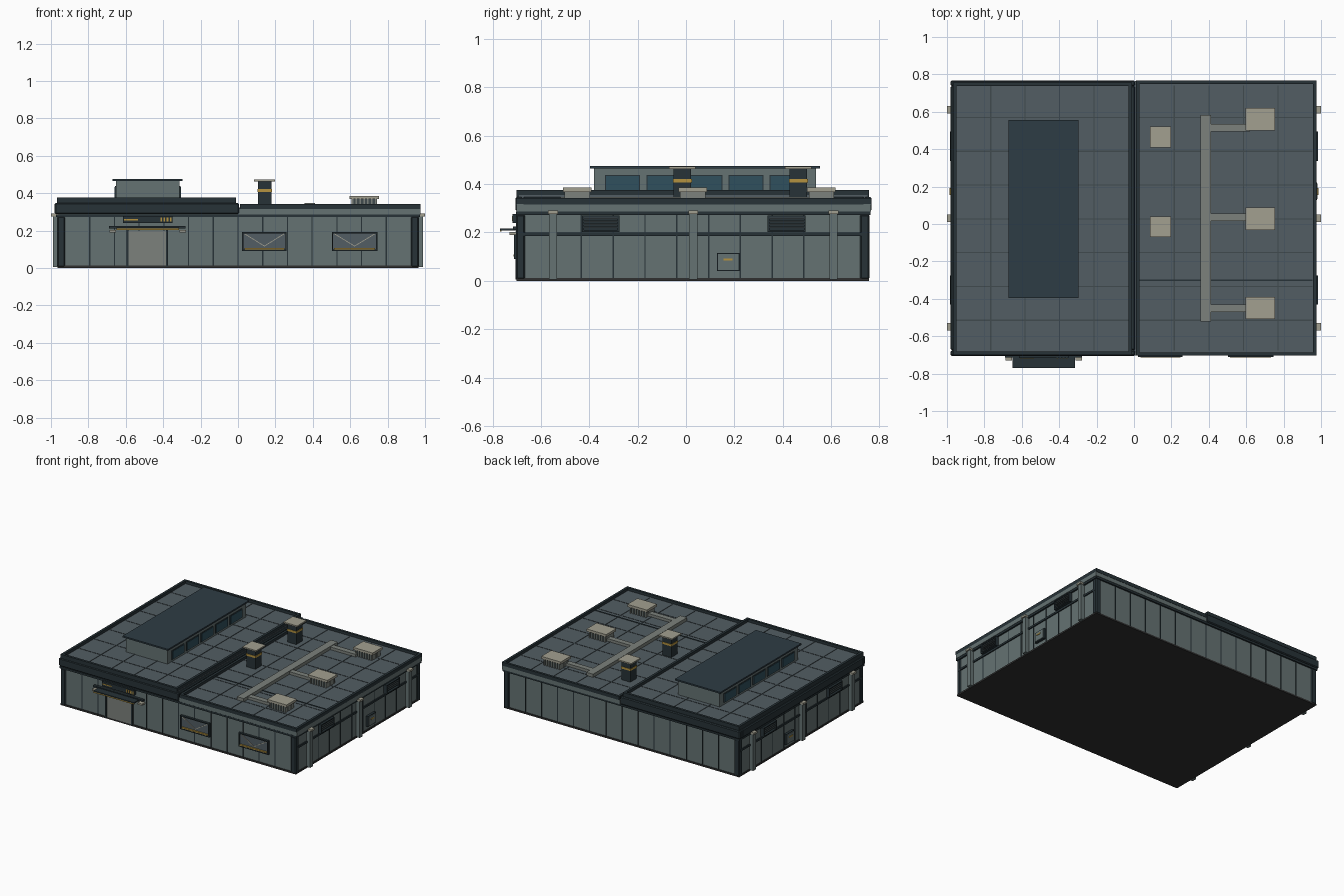
import bpy, bmesh, math
from mathutils import Matrix, Vector

if "Cube" in bpy.data.objects:
    bpy.data.objects.remove(bpy.data.objects["Cube"])


def mat(name, r, g, b):
    m = bpy.data.materials.new(name)
    m.diffuse_color = (r, g, b, 1)
    m.use_nodes = True
    m.node_tree.nodes["Principled BSDF"].inputs["Base Color"].default_value = m.diffuse_color
    return m


WALL = mat("wall_panel", .13, .17, .17)
TRIM = mat("dark_trim", .02, .032, .038)
ROOF = mat("roof_sheet", .085, .11, .125)
SEAM = mat("seam", .05, .068, .075)
SKY = mat("skylight_roof", .027, .045, .058)
GLASS = mat("glass", .03, .08, .11)
BEIGE = mat("pale_metal", .36, .35, .28)
DUCT = mat("duct_metal", .2, .22, .2)
GOLD = mat("gold_trim", .46, .29, .05)
BASE = mat("base", .03, .03, .03)


def boxes(name, spans, material, bevel=0):
    """One object made of boxes given as (x0, x1, y0, y1, z0, z1)."""
    bm = bmesh.new()
    for x0, x1, y0, y1, z0, z1 in spans:
        m = Matrix.Translation(((x0 + x1) / 2, (y0 + y1) / 2, (z0 + z1) / 2))
        m = m @ Matrix.Diagonal((abs(x1 - x0), abs(y1 - y0), abs(z1 - z0), 1))
        bmesh.ops.create_cube(bm, size=1, matrix=m)
    me = bpy.data.meshes.new(name)
    bm.to_mesh(me)
    bm.free()
    me.materials.append(material)
    ob = bpy.data.objects.new(name, me)
    bpy.context.collection.objects.link(ob)
    if bevel:
        b = ob.modifiers.new("bevel", 'BEVEL')
        b.width, b.segments = bevel, 1
    return ob


def both(spans):
    """Repeat the spans on the opposite x side."""
    return spans + [(-s[1], -s[0]) + tuple(s[2:]) for s in spans]


def ring(x0, x1, y0, y1, z0, z1, t):
    """Four boxes forming a rectangular rim."""
    return [(x0, x1, y0, y0 + t, z0, z1), (x0, x1, y1 - t, y1, z0, z1),
            (x0, x0 + t, y0 + t, y1 - t, z0, z1), (x1 - t, x1, y0 + t, y1 - t, z0, z1)]


X, F, B = .96, -.695, .75

# Main walls, base and corner posts
boxes("base_plinth", [(-X - .006, X + .006, F - .006, B + .006, 0, .012)], BASE)
boxes("hall_walls", [(-X, X, F, B, .01, .30)], WALL)
boxes("corner_posts", both([(.925, .967, F - .008, F + .03, .005, .275),
                            (.925, .967, B - .03, B + .008, .005, .275)]), TRIM, .006)

# Wall panel seams
nx, ny, w = 14, 11, .003
boxes("front_back_seams",
      [(x - w, x + w, y0, y1, .012, .272)
       for x in [-.925 + 1.85 * i / nx for i in range(1, nx)]
       for y0, y1 in ((F - .003, F + .01), (B - .01, B + .003))], TRIM)
boxes("side_seams", both([(X - .01, X + .003, y - w, y + w, .012, .272)
                          for y in [F + (B - F) * i / ny for i in range(1, ny)]]), TRIM)
boxes("side_mid_rails", both([(X - .01, X + .008, F + .005, B - .005, .185, .199)]), TRIM)
boxes("eaves_band", ring(-.972, .972, F - .008, B + .012, .272, .286, .03), TRIM)

# Side pilasters with pale caps
ys = (-.55, .03, .61)
boxes("pilasters", both([(X - .01, .99, y - .017, y + .017, .005, .278) for y in ys]), WALL)
boxes("pilaster_caps", both([(X - .01, 1, y - .02, y + .02, .276, .29) for y in ys]), BEIGE)

# Louvred side vents
vents = ((-.43, -.275), (.338, .495))
boxes("vent_frames", both([b for y0, y1 in vents for b in
      [(X - .01, .985, y0, y1, .202, .21), (X - .01, .985, y0, y1, .262, .27),
       (X - .01, .985, y0, y0 + .008, .21, .262), (X - .01, .985, y1 - .008, y1, .21, .262),
       (X - .01, .967, y0, y1, .205, .265)]]), TRIM)
boxes("vent_slats", both([(X, .979, y0 + .008, y1 - .008, z, z + .006)
                          for y0, y1 in vents for z in (.218, .231, .244, .256)]), SEAM)

# Side utility boxes
boxes("utility_box_frames", both([(X - .01, .978, .128, .222, .04, .116)]), TRIM)
boxes("utility_boxes", both([(X, .982, .133, .217, .045, .111)]), WALL)
boxes("utility_handles", both([(.97, .987, .155, .193, .084, .092)]), GOLD)

# Front door with canopy, lamps and sign panel
boxes("door", [(-.585, -.385, F - .006, F + .01, .008, .198)], DUCT)
boxes("door_frame", [(-.597, -.585, F - .01, F + .01, .005, .205),
                     (-.385, -.373, F - .01, F + .01, .005, .205)], TRIM)
boxes("door_canopy", [(-.65, -.315, -.769, F, .208, .217)], TRIM)
boxes("canopy_edge", [(-.65, -.315, -.77, -.764, .203, .21)], GOLD)
boxes("canopy_back_plate", [(-.69, -.28, -.715, F, .212, .224)], TRIM)
boxes("door_lamps", [(x - .018, x + .018, -.73, F, .19, .202) for x in (-.67, -.295)], BEIGE)
boxes("sign_panel", [(-.615, -.35, -.717, F, .24, .277)], TRIM)
boxes("sign_strips", [(-.61, -.535, -.72, -.71, .255, .262)]
      + [(x, x + .009, -.72, -.71, .248, .269) for x in (-.415, -.398, -.381, -.364)], GOLD)

# Front panels with braces and gold sills
for side, (x0, x1) in (("left", (.022, .26)), ("right", (.502, .745))):
    boxes("hatch_rim_" + side, [(x0, x1, -.712, F, .09, .098), (x0, x1, -.712, F, .184, .192),
          (x0, x0 + .007, -.712, F, .098, .184), (x1 - .007, x1, -.712, F, .098, .184)], TRIM)
    boxes("hatch_" + side, [(x0 + .005, x1 - .005, -.703, F, .095, .188)], ROOF)
    boxes("hatch_sill_" + side, [(x0 + .012, x1 - .012, -.714, F, .1, .108)], GOLD)
    c, top, low = (x0 + x1) / 2, .182, .117
    half = c - x0 - .014
    for s in (-1, 1):
        brace = boxes("hatch_brace_%s_%d" % (side, s),
                      [(-math.hypot(half, top - low) / 2, math.hypot(half, top - low) / 2,
                        -.003, .003, -.002, .002)], BEIGE)
        brace.location = (c + s * half / 2, -.704, (top + low) / 2)
        brace.rotation_euler = (0, -s * math.atan2(top - low, half), 0)

# Two roof decks, the left one higher
boxes("left_roof", [(-.96, -.01, F + .005, B, .29, .355)], ROOF)
boxes("right_roof", [(-.01, .96, F + .005, B, .29, .322)], ROOF)
boxes("left_parapet_base", ring(-.98, .005, -.705, .768, .288, .347, .03), TRIM, .006)
boxes("left_parapet_cap", ring(-.967, -.012, -.7, .757, .345, .376, .018), TRIM)
boxes("right_parapet_base", ring(.006, .975, -.702, .765, .286, .318, .03), WALL)
boxes("right_parapet_cap", ring(.012, .975, -.704, .767, .316, .342, .018), TRIM)

# Roof sheet seams
seam_y = [F + (B - F) * i / 8 for i in range(1, 8)]
for side, x0, x1, z in (("left", -.95, -.03, .355), ("right", .03, .955, .322)):
    boxes("roof_seams_" + side,
          [(x0, x1, y - .003, y + .003, z - .01, z + .002) for y in seam_y]
          + [(x - .003, x + .003, F + .02, B - .01, z - .01, z + .0025)
             for x in [x0 + (x1 - x0) * i / 5 for i in range(1, 5)]], SEAM)
boxes("roof_joint", [(.03, .955, -.304, -.297, .315, .326)], TRIM)

# Raised skylight on the left roof
boxes("skylight_body", [(-.653, -.312, -.38, .537, .35, .466)], WALL)
boxes("skylight_lid", [(-.67, -.297, -.396, .555, .464, .475)], SKY)
wins = [-.33 + .17 * i for i in range(5)]
boxes("skylight_window_frames", [b for y in wins for b in
      [(-.658, -.645, y - .004, y + .14, .37, .437), (-.32, -.307, y - .004, y + .14, .37, .437)]], TRIM)
boxes("skylight_glass", [b for y in wins for b in
      [(-.661, -.65, y, y + .136, .375, .433), (-.315, -.304, y, y + .136, .375, .433)]], GLASS)

# Chimneys
for i, y in enumerate((-.015, .465)):
    boxes("chimney_%d" % i, [(.106, .178, y - .036, y + .036, .31, .466)], TRIM)
    boxes("chimney_band_%d" % i, [(.103, .181, y - .039, y + .039, .406, .421)], GOLD)
    boxes("chimney_cap_%d" % i, [(.086, .198, y - .055, y + .055, .463, .473)], BEIGE)

# Roof ducts and ventilation units
boxes("main_duct", [(.355, .411, -.52, .582, .318, .346)], DUCT)
for i, (y, d) in enumerate(((-.45, -.45), (.028, .035), (.56, .515))):
    boxes("branch_duct_%d" % i, [(.405, .62, d - .02, d + .02, .318, .342)], DUCT)
    boxes("unit_body_%d" % i, [(.615, .735, y - .045, y + .045, .318, .37)], SEAM)
    boxes("unit_fins_%d" % i,
          [(x - .004, x + .004, y - .052, y + .052, .322, .37)
           for x in [.613 + .0205 * k for k in range(7)]]
          + [(.608, .742, yy - .004, yy + .004, .322, .37)
             for yy in [y - .04 + .02 * k for k in range(5)]], DUCT)
    boxes("unit_cap_%d" % i, [(.595, .755, y - .059, y + .059, .368, .386)], BEIGE)
